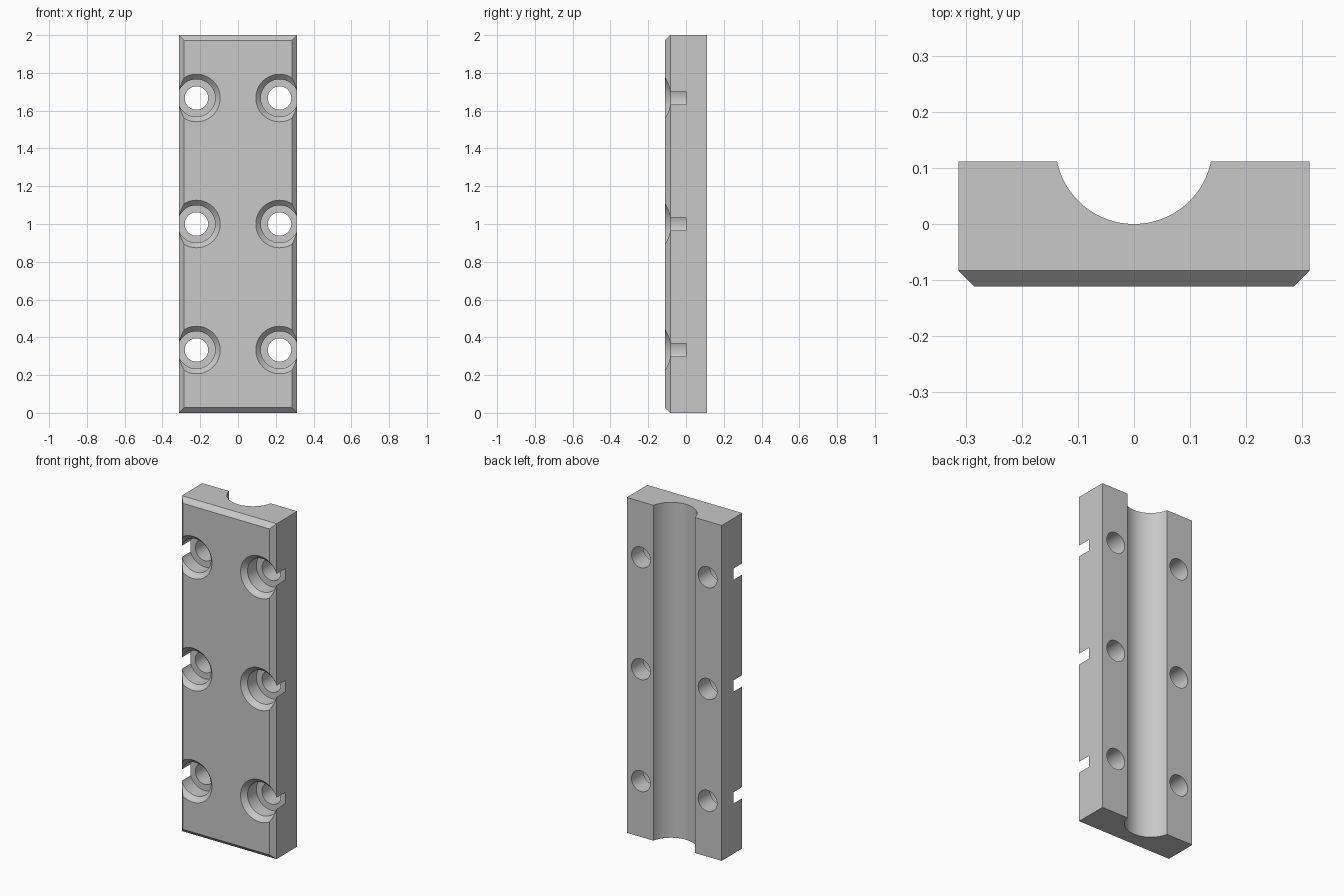
import bpy
import bmesh
from math import pi
from mathutils import Matrix, Vector

cube = bpy.data.objects.get("Cube")
if cube:
    bpy.data.objects.remove(cube, do_unlink=True)

HALF_W, HALF_D, HEIGHT = 0.313, 0.111, 2.0
CHAMFER = 0.028
GROOVE_R = 0.14
HOLE_X, HOLE_Z = 0.22, (0.333, 1.0, 1.667)
# Screw hole profile as (radius, y), front to back
HOLE_PROFILE = [(0, -0.131), (0.145, -0.131), (0.099, -0.083),
                (0.099, 0), (0.062, 0), (0.062, 0.15), (0, 0.15)]

grey = bpy.data.materials.new("light grey")
grey.use_nodes = True
colour = (0.58, 0.58, 0.58, 1)
grey.diffuse_color = colour
grey.node_tree.nodes["Principled BSDF"].inputs["Base Color"].default_value = colour


def make_object(name, bm):
    bmesh.ops.recalc_face_normals(bm, faces=bm.faces)
    mesh = bpy.data.meshes.new(name)
    bm.to_mesh(mesh)
    bm.free()
    mesh.materials.append(grey)
    obj = bpy.data.objects.new(name, mesh)
    bpy.context.collection.objects.link(obj)
    return obj


# Block with chamfered front edges
bm = bmesh.new()
size = Matrix.Diagonal((2 * HALF_W, 2 * HALF_D, HEIGHT, 1))
bmesh.ops.create_cube(bm, size=1, matrix=Matrix.Translation((0, 0, HEIGHT / 2)) @ size)
front = [e for e in bm.edges if all(v.co.y < 0 for v in e.verts)]
bmesh.ops.bevel(bm, geom=front, offset=CHAMFER, segments=1, affect='EDGES')
block = make_object("mounting_block", bm)

# Cutter for the round groove along the back
bm = bmesh.new()
bmesh.ops.create_cone(bm, cap_ends=True, segments=96, radius1=GROOVE_R,
                      radius2=GROOVE_R, depth=HEIGHT + 0.2,
                      matrix=Matrix.Translation((0, GROOVE_R, HEIGHT / 2)))
cutters = [make_object("groove_cutter", bm)]

# Cutters for the stepped, countersunk screw holes
bm = bmesh.new()
for x in (-HOLE_X, HOLE_X):
    for z in HOLE_Z:
        centre = Vector((x, 0, z))
        verts = [bm.verts.new(centre + Vector((r, y, 0))) for r, y in HOLE_PROFILE]
        edges = [bm.edges.new(pair) for pair in zip(verts, verts[1:])]
        bmesh.ops.spin(bm, geom=verts + edges, cent=centre, axis=(0, 1, 0),
                       angle=2 * pi, steps=64)
bmesh.ops.remove_doubles(bm, verts=bm.verts, dist=0.0001)
cutters.append(make_object("screw_hole_cutter", bm))

# Cut the block and remove the cutters
bpy.ops.object.select_all(action='DESELECT')
bpy.context.view_layer.objects.active = block
block.select_set(True)
for cutter in cutters:
    cutter.hide_render = True
    mod = block.modifiers.new(cutter.name, 'BOOLEAN')
    mod.operation = 'DIFFERENCE'
    mod.solver = 'EXACT'
    mod.object = cutter
    bpy.ops.object.modifier_apply(modifier=mod.name)
    bpy.data.objects.remove(cutter, do_unlink=True)
bpy.ops.object.shade_smooth_by_angle(angle=pi / 7)
